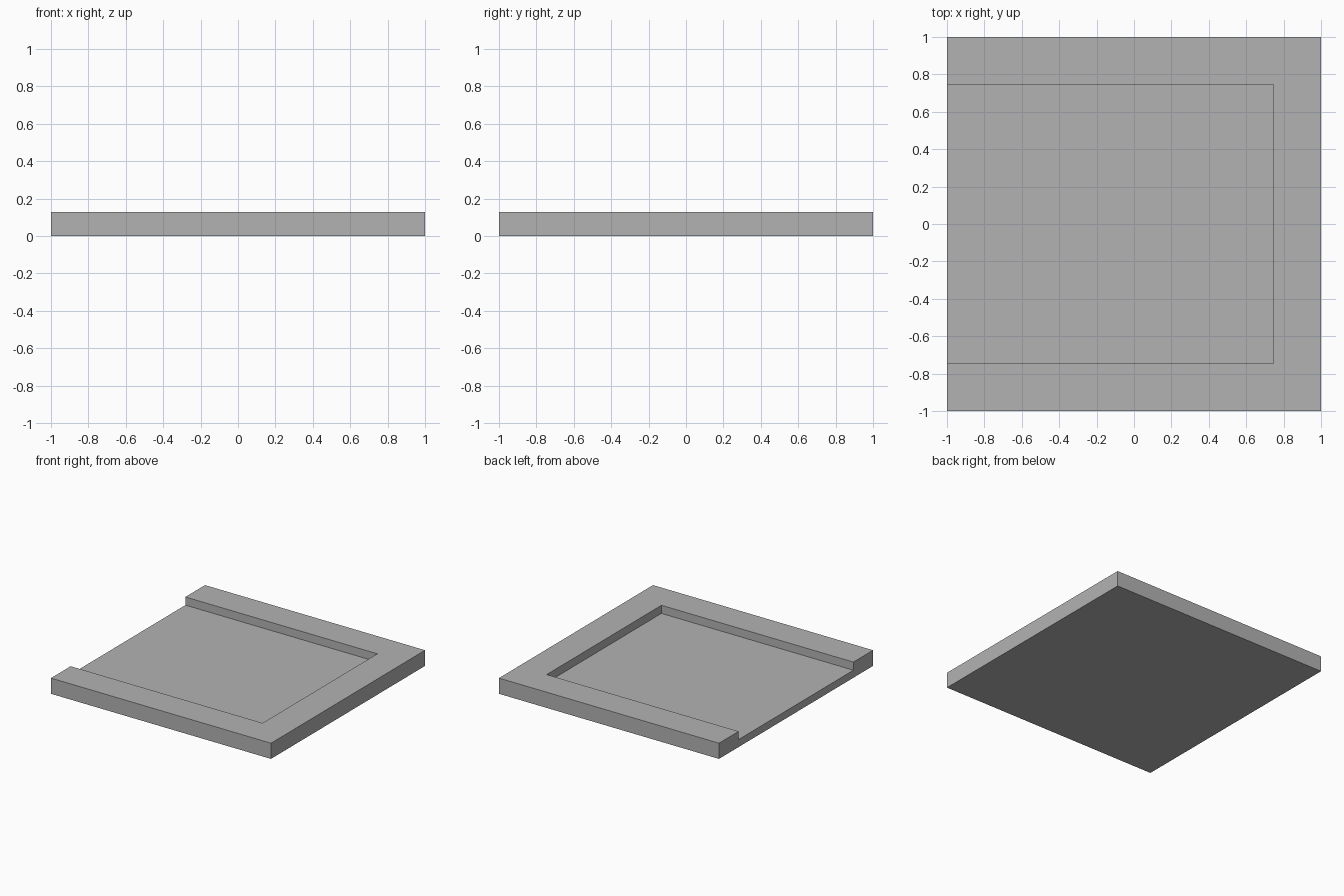
import bpy

HEIGHT = 0.129      # full thickness of the tray
FLOOR = 0.062       # height of the recessed floor
INNER = 0.745       # inner wall distance from the centre

if "Cube" in bpy.data.objects:
    bpy.data.objects.remove(bpy.data.objects["Cube"], do_unlink=True)

# Single plain grey
grey = bpy.data.materials.new("plain_grey")
grey.use_nodes = True
colour = (0.45, 0.45, 0.45, 1)
grey.diffuse_color = colour
grey.node_tree.nodes["Principled BSDF"].inputs["Base Color"].default_value = colour


def box(name, low, high):
    """Axis-aligned box between two corners."""
    centre = [(a + b) / 2 for a, b in zip(low, high)]
    bpy.ops.mesh.primitive_cube_add(size=1, location=centre)
    obj = bpy.context.object
    obj.name = name
    obj.scale = [b - a for a, b in zip(low, high)]
    bpy.ops.object.transform_apply(location=True, rotation=False, scale=True)
    obj.data.materials.append(grey)
    return obj


# Square slab, and a recess cutter running out through the -x side
tray = box("square_tray", (-1, -1, 0), (1, 1, HEIGHT))
recess = box("recess_cutter", (-1.2, -INNER, FLOOR), (INNER, INNER, HEIGHT + 0.2))
recess.hide_render = True

# Cut the recess, leaving a rim on three sides
cut = tray.modifiers.new("recess", 'BOOLEAN')
cut.operation = 'DIFFERENCE'
cut.solver = 'EXACT'
cut.object = recess
bpy.ops.object.select_all(action='DESELECT')
bpy.context.view_layer.objects.active = tray
tray.select_set(True)
bpy.ops.object.modifier_apply(modifier=cut.name)
bpy.data.objects.remove(recess, do_unlink=True)
